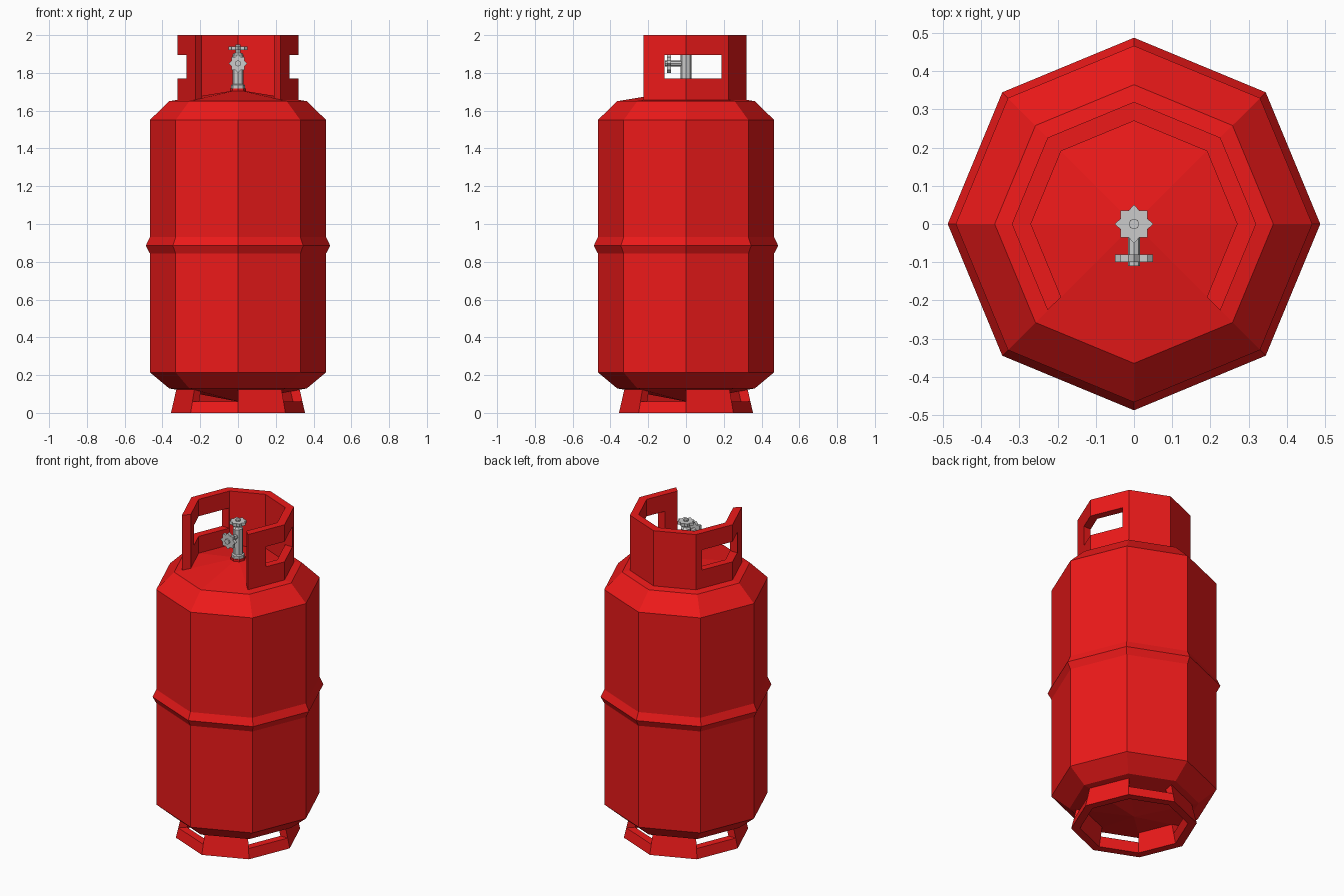
import bpy, bmesh
from math import cos, sin, pi, radians

if "Cube" in bpy.data.objects:
    bpy.data.objects.remove(bpy.data.objects["Cube"])

red = bpy.data.materials.new("red_paint")
red.diffuse_color = (0.85, 0.01, 0.01, 1)
red.use_nodes = True
red.node_tree.nodes["Principled BSDF"].inputs["Base Color"].default_value = red.diffuse_color


def finish(name, bm, mat=None):
    bmesh.ops.remove_doubles(bm, verts=bm.verts, dist=1e-5)
    bmesh.ops.recalc_face_normals(bm, faces=bm.faces)
    me = bpy.data.meshes.new(name)
    bm.to_mesh(me)
    bm.free()
    ob = bpy.data.objects.new(name, me)
    bpy.context.collection.objects.link(ob)
    if mat:
        me.materials.append(mat)
    return ob


def lathe(name, profile, mat=None, sides=8, spike=1.0):
    """Spin an (r, z) profile; spike < 1 pulls in every second point (star)."""
    bm = bmesh.new()
    rows = []
    for r, z in profile:
        if r == 0:
            rows.append([bm.verts.new((0, 0, z))] * sides)
        else:
            ring = []
            for i in range(sides):
                a = 2 * pi * i / sides
                q = r * (spike if i % 2 else 1)
                ring.append(bm.verts.new((q * cos(a), q * sin(a), z)))
            rows.append(ring)
    for lo, hi in zip(rows, rows[1:]):
        for i in range(sides):
            j = (i + 1) % sides
            bm.faces.new(list(dict.fromkeys((lo[i], lo[j], hi[j], hi[i]))))
    for ring in (rows[0], rows[-1]):
        if ring[0] is not ring[1]:
            bm.faces.new(ring)
    return finish(name, bm, mat)


def sector(name, section, angles, mat, closed=False):
    """Sweep a closed (r, z) section through the given angles in degrees."""
    bm = bmesh.new()
    rings = [[bm.verts.new((r * cos(radians(a)), r * sin(radians(a)), z)) for r, z in section]
             for a in angles]
    pairs = list(zip(rings, rings[1:]))
    if closed:
        pairs.append((rings[-1], rings[0]))
    else:
        bm.faces.new(rings[0])
        bm.faces.new(rings[-1])
    n = len(section)
    for p, q in pairs:
        for i in range(n):
            j = (i + 1) % n
            bm.faces.new((p[i], p[j], q[j], q[i]))
    return finish(name, bm, mat)


# Tank body with domed ends and a middle weld ridge
lathe("tank_body", [(0, 0.06), (0.365, 0.13), (0.467, 0.215), (0.467, 0.845), (0.488, 0.885),
                    (0.467, 0.93), (0.467, 1.55), (0.365, 1.65), (0, 1.71)], red)

# Foot ring: low band plus four solid blocks, leaving four open windows
sector("foot_ring", [(0.355, 0), (0.341, 0.06), (0.291, 0.06), (0.305, 0)],
       range(0, 360, 45), red, closed=True)
for k in range(4):
    sector(f"foot_block_{k + 1}", [(0.341, 0.06), (0.326, 0.126), (0.276, 0.126), (0.291, 0.06)],
           (k * 90, k * 90 + 45), red)

# Guard collar, open at the front
collar = sector("guard_collar", [(0.32, 1.655), (0.32, 2.0), (0.27, 2.0), (0.27, 1.655)],
                range(-45, 226, 45), red)

# Hand holes cut through both sides of the collar
bpy.ops.mesh.primitive_cube_add(size=1, location=(0, 0.0375, 1.8325))
cutter = bpy.context.object
cutter.name = "hand_hole_cutter"
cutter.scale = (1.2, 0.301, 0.125)
cutter.hide_render = True
mod = collar.modifiers.new("hand_holes", 'BOOLEAN')
mod.operation = 'DIFFERENCE'
mod.solver = 'EXACT'
mod.object = cutter
bpy.context.view_layer.objects.active = collar
bpy.ops.object.modifier_apply(modifier=mod.name)
bpy.data.objects.remove(cutter)

# Valve neck and upright valve body
lathe("valve_neck", [(0.042, 1.69), (0.042, 1.717)], red)
lathe("valve_body", [(0.038, 1.717), (0.038, 1.735), (0.03, 1.74), (0.03, 1.895),
                     (0.022, 1.905), (0.014, 1.905), (0.014, 1.95)])

# Star hand wheel on top
lathe("top_wheel", [(0.05, 1.922), (0.05, 1.94)], sides=16, spike=0.76)

# Side outlet pointing to the front, with its own star wheel
outlet = lathe("outlet_stem", [(0.016, 0), (0.016, 0.11)])
wheel = lathe("outlet_wheel", [(0.05, 0.08), (0.05, 0.1)], sides=16, spike=0.76)
for ob in (outlet, wheel):
    ob.location = (0, 0, 1.85)
    ob.rotation_euler = (pi / 2, 0, 0)
